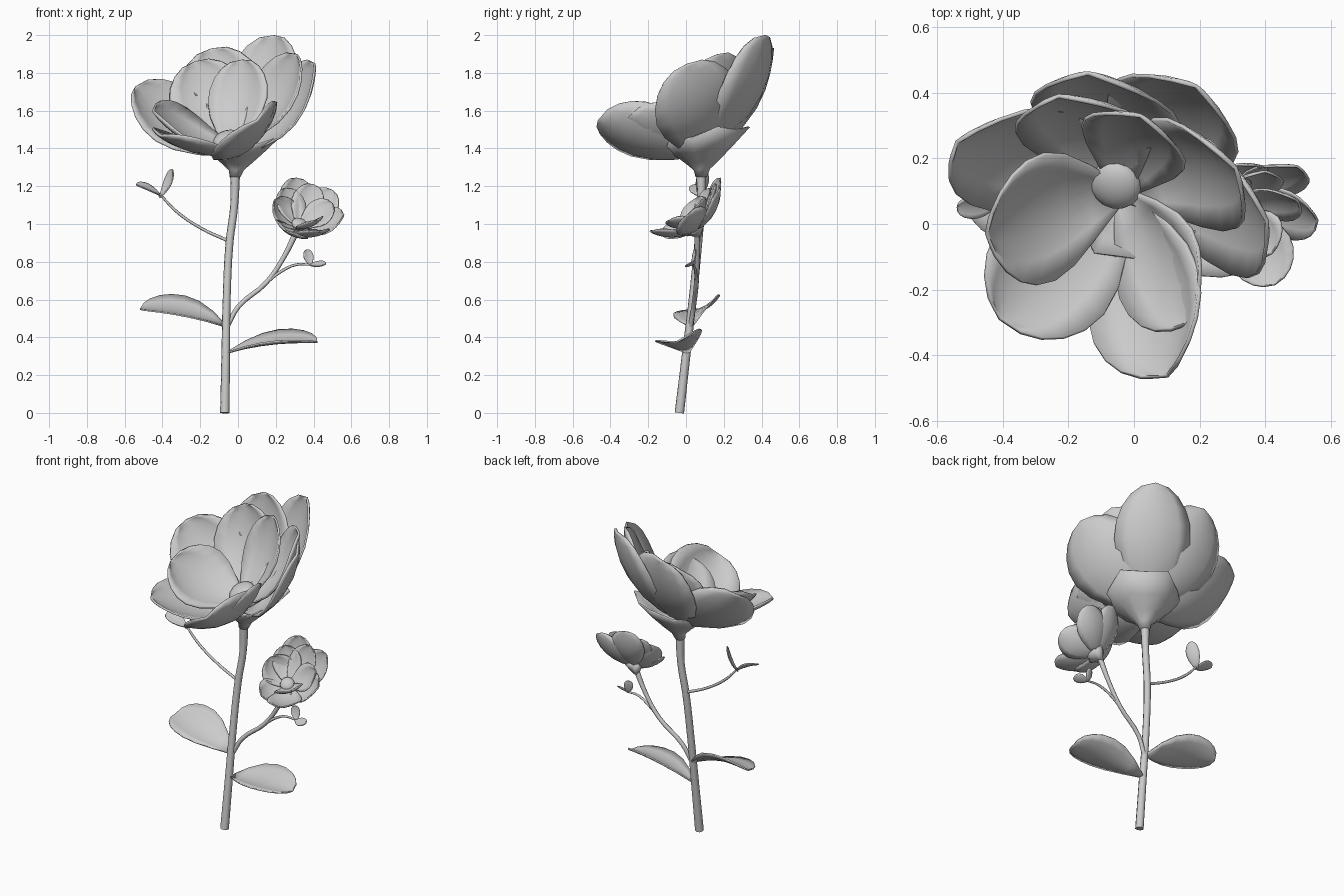
import bpy, math
from mathutils import Vector as V

if "Cube" in bpy.data.objects:
    bpy.data.objects.remove(bpy.data.objects["Cube"])


def mesh_obj(name, verts, faces, thick=0.0, angle=50):
    me = bpy.data.meshes.new(name)
    me.from_pydata(verts, [], faces)
    ob = bpy.data.objects.new(name, me)
    bpy.context.collection.objects.link(ob)
    bpy.ops.object.select_all(action='DESELECT')
    ob.select_set(True)
    bpy.context.view_layer.objects.active = ob
    bpy.ops.object.shade_smooth_by_angle(angle=math.radians(angle))
    if thick:
        mod = ob.modifiers.new("thickness", 'SOLIDIFY')
        mod.thickness = thick
        mod.offset = 0
    return ob


def blade(name, base, tip, width, axis, bulge=0.3, cup=0.3, thick=0.012, base_w=0.16):
    """Rounded, cupped petal or leaf running from base to tip, opening towards axis."""
    base, tip, axis = V(base), V(tip), V(axis).normalized()
    d = tip - base
    side = axis.cross(d).normalized()
    n = d.cross(side).normalized()
    ctrl = base + d * 0.5 - n * bulge * d.length
    rows, cols = 8, 6
    verts, faces = [], []
    for i in range(rows):
        t = math.sin(i / rows * math.pi / 2)
        p = base * (1 - t) ** 2 + ctrl * 2 * t * (1 - t) + tip * t * t
        tan = ((ctrl - base) * (1 - t) + (tip - ctrl) * t).normalized()
        up = tan.cross(side)
        if t < 0.6:
            prof = base_w + (1 - base_w) * math.sin(math.pi / 2 * t / 0.6)
        else:
            prof = (1 - ((t - 0.6) / 0.4) ** 2) ** 0.45
        hw = width / 2 * prof
        for j in range(cols + 1):
            v = 2 * j / cols - 1
            verts.append(p + side * hw * v + up * hw * cup * v * v)
    for i in range(rows - 1):
        for j in range(cols):
            a = i * (cols + 1) + j
            faces.append((a, a + 1, a + cols + 2, a + cols + 1))
    # close the round tip with a fan
    verts.append(tip)
    r = (rows - 1) * (cols + 1)
    faces += [(r + j, r + j + 1, len(verts) - 1) for j in range(cols)]
    return mesh_obj(name, verts, faces, thick)


def tube(name, pts):
    """Bent stem; every point is x, y, z, radius."""
    cu = bpy.data.curves.new(name, 'CURVE')
    cu.dimensions = '3D'
    cu.bevel_depth = 1.0
    cu.bevel_resolution = 2
    cu.resolution_u = 4
    cu.use_fill_caps = True
    sp = cu.splines.new('BEZIER')
    sp.bezier_points.add(len(pts) - 1)
    for bp, p in zip(sp.bezier_points, pts):
        bp.co = p[:3]
        bp.radius = p[3]
        bp.handle_left_type = bp.handle_right_type = 'AUTO'
    ob = bpy.data.objects.new(name, cu)
    bpy.context.collection.objects.link(ob)
    bpy.ops.object.select_all(action='DESELECT')
    ob.select_set(True)
    bpy.context.view_layer.objects.active = ob
    bpy.ops.object.convert(target='MESH')
    bpy.ops.object.shade_smooth_by_angle(angle=math.radians(50))


def calyx(name, low, top, slope, profile, points=5):
    """Pointed cup lofted from the stem end to a tilted rim; profile is (height, radius)."""
    low, top = V(low), V(top)
    n = points * 2
    verts, faces = [], []
    for k, (h, r) in enumerate(profile):
        c = low.lerp(top, h)
        for j in range(n):
            a = 2 * math.pi * j / n + 0.3
            rr = r * (1 - 0.12 * h * (j % 2))
            x, y = rr * math.cos(a), rr * math.sin(a)
            verts.append((c.x + x, c.y + y, c.z + h * (slope[0] * x + slope[1] * y) - 0.02 * h * (j % 2)))
            if k:
                b = (k - 1) * n
                j2 = (j + 1) % n
                faces.append((b + j, b + j2, b + n + j2, b + n + j))
    mesh_obj(name, verts, faces, 0.008)


def disc(name, loc, r, axis):
    bpy.ops.mesh.primitive_uv_sphere_add(segments=16, ring_count=8, radius=r, location=loc)
    ob = bpy.context.object
    ob.name = name
    ob.scale = (1, 1, 0.55)
    ob.rotation_euler = V(axis).to_track_quat('Z', 'Y').to_euler()
    bpy.ops.object.shade_smooth()


# stems and branches
tube("main_stem", [(-0.07, -0.035, 0, 0.025), (-0.065, 0.0, 0.3, 0.023), (-0.06, 0.035, 0.6, 0.021),
                   (-0.045, 0.065, 0.9, 0.021), (-0.02, 0.08, 1.1, 0.021), (-0.015, 0.08, 1.29, 0.027)])
tube("flower_branch", [(-0.055, 0.025, 0.46, 0.013), (0.0, 0.04, 0.56, 0.013), (0.15, 0.055, 0.69, 0.013),
                       (0.24, 0.06, 0.82, 0.013), (0.31, 0.06, 0.96, 0.017)])
tube("right_twig", [(0.14, 0.055, 0.68, 0.008), (0.23, 0.05, 0.75, 0.008), (0.31, 0.04, 0.785, 0.007),
                    (0.375, 0.035, 0.785, 0.006)])
tube("left_twig", [(-0.05, 0.065, 0.91, 0.009), (-0.2, 0.07, 0.98, 0.008), (-0.33, 0.07, 1.07, 0.008),
                   (-0.415, 0.07, 1.16, 0.006)])

# leaves
blade("left_leaf", (-0.07, 0.03, 0.46), (-0.515, 0.11, 0.555), 0.26, (0, -0.38, 0.92), -0.14, 0.25, 0.008, 0.1)
blade("right_leaf", (-0.05, 0.01, 0.32), (0.42, -0.05, 0.375), 0.25, (0, -0.25, 0.96), -0.1, 0.3, 0.008, 0.1)
blade("twig_leaf_1", (-0.41, 0.07, 1.15), (-0.54, 0.05, 1.21), 0.08, (0.1, -0.4, 0.9), -0.1, 0.2, 0.006)
blade("twig_leaf_2", (-0.415, 0.07, 1.14), (-0.35, 0.09, 1.29), 0.08, (-0.75, -0.5, 0.3), 0.2, 0.2, 0.006)
blade("twig_leaf_3", (0.375, 0.035, 0.785), (0.465, 0.015, 0.79), 0.06, (0, -0.5, 0.85), 0.1, 0.2, 0.005)
blade("twig_leaf_4", (0.385, 0.035, 0.78), (0.365, 0.05, 0.865), 0.055, (0.3, -0.9, 0.2), 0.1, 0.2, 0.005)

# large flower: tip, width, bulge, cup, axis (the front right petals roll further left)
axis, rolled = (-0.25, -0.42, 0.87), (-0.42, -0.42, 0.8)
base = (-0.02, 0.085, 1.37)
outer = [((-0.54, 0.25, 1.73), 0.45, 0.28, 0.3, axis), ((-0.14, 0.46, 1.93), 0.46, 0.28, 0.3, axis),
         ((0.19, 0.42, 2.0), 0.44, 0.26, 0.3, axis), ((0.405, 0.01, 1.85), 0.48, 0.3, 0.25, axis),
         ((0.1, -0.465, 1.55), 0.45, 0.2, 0.4, rolled), ((-0.41, -0.29, 1.47), 0.42, 0.15, 0.3, axis)]
inner = [((-0.45, -0.03, 1.6), 0.43, 0.2, 0.3, axis), ((0.17, -0.3, 1.57), 0.38, 0.22, 0.35, rolled),
         ((-0.23, 0.39, 1.86), 0.42, 0.26, 0.3, axis), ((0.31, 0.17, 1.9), 0.42, 0.28, 0.3, axis),
         ((0.02, 0.33, 1.87), 0.34, 0.22, 0.3, axis)]
for i, (tip, w, b, c, ax) in enumerate(outer):
    blade(f"outer_petal_{i + 1}", base, tip, w, ax, b, c)
for i, (tip, w, b, c, ax) in enumerate(inner):
    blade(f"inner_petal_{i + 1}", V(base) + V((-0.02, 0.01, 0.03)), tip, w, ax, b, c)
disc("flower_centre", (-0.055, 0.12, 1.445), 0.08, axis)
calyx("flower_calyx", (-0.015, 0.08, 1.25), (0.02, 0.1, 1.46), (0.17, 0.23),
      [(0, 0.026), (0.2, 0.04), (0.4, 0.085), (0.65, 0.145), (1, 0.235)])

# small flower on the branch
axis = (0.22, -0.62, 0.75)
base = (0.325, 0.055, 0.97)
outer = [(0.195, 0.04, 1.13), (0.31, 0.18, 1.245), (0.5, 0.175, 1.18),
         (0.56, 0.01, 1.05), (0.43, -0.185, 0.96), (0.255, -0.13, 0.965)]
inner = [(0.25, 0.12, 1.19), (0.4, 0.16, 1.21), (0.5, 0.07, 1.11), (0.42, -0.09, 1.02)]
for i, tip in enumerate(outer):
    blade(f"small_outer_petal_{i + 1}", base, tip, 0.2, axis, 0.25, 0.3, 0.007)
for i, tip in enumerate(inner):
    blade(f"small_inner_petal_{i + 1}", V(base) + V((0, -0.01, 0.015)), tip, 0.17, axis, 0.22, 0.3, 0.007)
disc("small_flower_centre", (0.325, 0.03, 1.0), 0.042, axis)
calyx("small_flower_calyx", (0.305, 0.06, 0.935), (0.335, 0.05, 0.985), (-0.2, 0.6),
      [(0, 0.016), (0.5, 0.03), (1, 0.05)])
